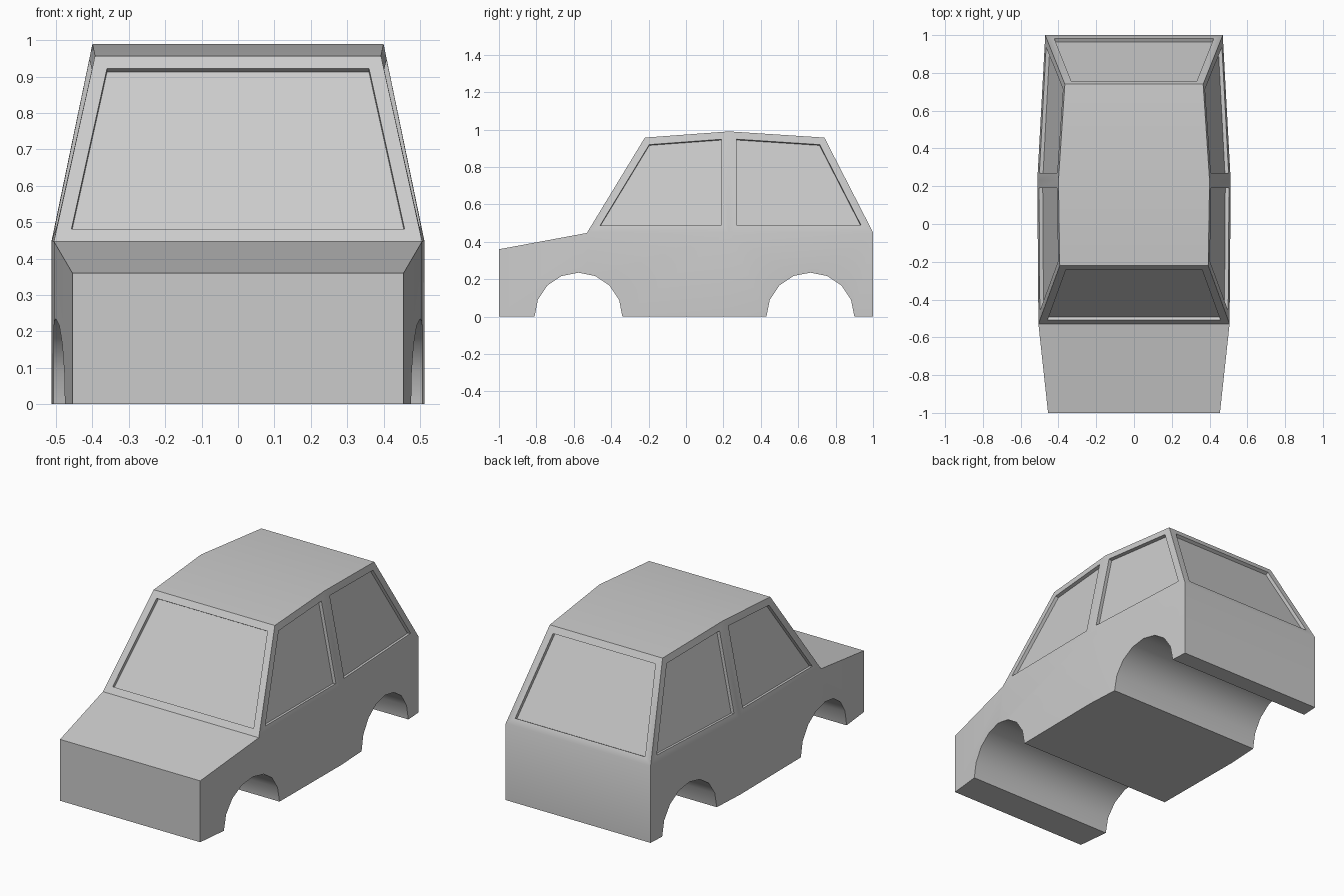
import bpy, bmesh, math
from mathutils import Matrix

if "Cube" in bpy.data.objects:
    bpy.data.objects.remove(bpy.data.objects["Cube"], do_unlink=True)

paint = bpy.data.materials.new("grey_paint")
GREY = (0.6, 0.6, 0.6, 1)
paint.use_nodes = True
paint.diffuse_color = GREY
paint.node_tree.nodes["Principled BSDF"].inputs["Base Color"].default_value = GREY


def make_object(name, bm):
    mesh = bpy.data.meshes.new(name)
    bm.to_mesh(mesh)
    bm.free()
    mesh.materials.append(paint)
    obj = bpy.data.objects.new(name, mesh)
    bpy.context.collection.objects.link(obj)
    return obj


# Half-width, y and z of the shell's stations, from front to back
SILL = [(0.455, -1, 0), (0.506, -0.53, 0), (0.512, 0.23, 0), (0.47, 1, 0)]
BELT = [(0.455, -1, 0.36), (0.506, -0.53, 0.447), (0.512, 0.23, 0.45), (0.47, 1, 0.45)]
ROOF = [(0.393, -0.22, 0.957), (0.4, 0.23, 0.99), (0.366, 0.74, 0.957)]

bm = bmesh.new()


def pairs(row):
    return [[bm.verts.new((s * x, y, z)) for s in (-1, 1)] for x, y, z in row]


def strip(a, b):
    """Bridge two left/right vertex pairs across the car."""
    return bm.faces.new((a[0], a[1], b[1], b[0]))


sill, belt, roof = pairs(SILL), pairs(BELT), pairs(ROOF)

# Floor, nose, tail, bonnet and roof panels
for a, b in zip(sill, sill[1:]):
    strip(b, a)
strip(sill[0], belt[0])
strip(belt[-1], sill[-1])
strip(belt[0], belt[1])
for a, b in zip(roof, roof[1:]):
    strip(a, b)

# Window panels: windscreen, rear window and two per side
windows = [strip(belt[1], roof[0]), strip(roof[-1], belt[-1])]
for s in (0, 1):
    for i in range(3):
        bm.faces.new((sill[i][s], sill[i + 1][s], belt[i + 1][s], belt[i][s]))
    for i in range(2):
        windows.append(bm.faces.new(
            (belt[i + 1][s], belt[i + 2][s], roof[i + 1][s], roof[i][s])))
bmesh.ops.recalc_face_normals(bm, faces=bm.faces)

# Recess the glass behind an even frame
bmesh.ops.inset_individual(bm, faces=windows, thickness=0.04, use_even_offset=True)
bmesh.ops.inset_individual(bm, faces=windows, thickness=0, depth=-0.02)
body = make_object("car_body", bm)

# Wheel arches cut through the full width
for name, y in (("front_arch_cutter", -0.575), ("rear_arch_cutter", 0.665)):
    bm = bmesh.new()
    bmesh.ops.create_cone(bm, cap_ends=True, segments=16, radius1=0.235,
                          radius2=0.235, depth=1.4,
                          matrix=Matrix.Translation((0, y, 0))
                          @ Matrix.Rotation(math.pi / 2, 4, "Y"))
    cutter = make_object(name, bm)
    cutter.hide_render = True
    mod = body.modifiers.new(name, "BOOLEAN")
    mod.operation, mod.solver, mod.object = "DIFFERENCE", "EXACT", cutter
    bpy.context.view_layer.objects.active = body
    bpy.ops.object.modifier_apply(modifier=name)
    bpy.data.objects.remove(cutter, do_unlink=True)

bpy.ops.object.select_all(action="DESELECT")
body.select_set(True)
bpy.context.view_layer.objects.active = body
bpy.ops.object.shade_smooth_by_angle(angle=math.radians(30))
